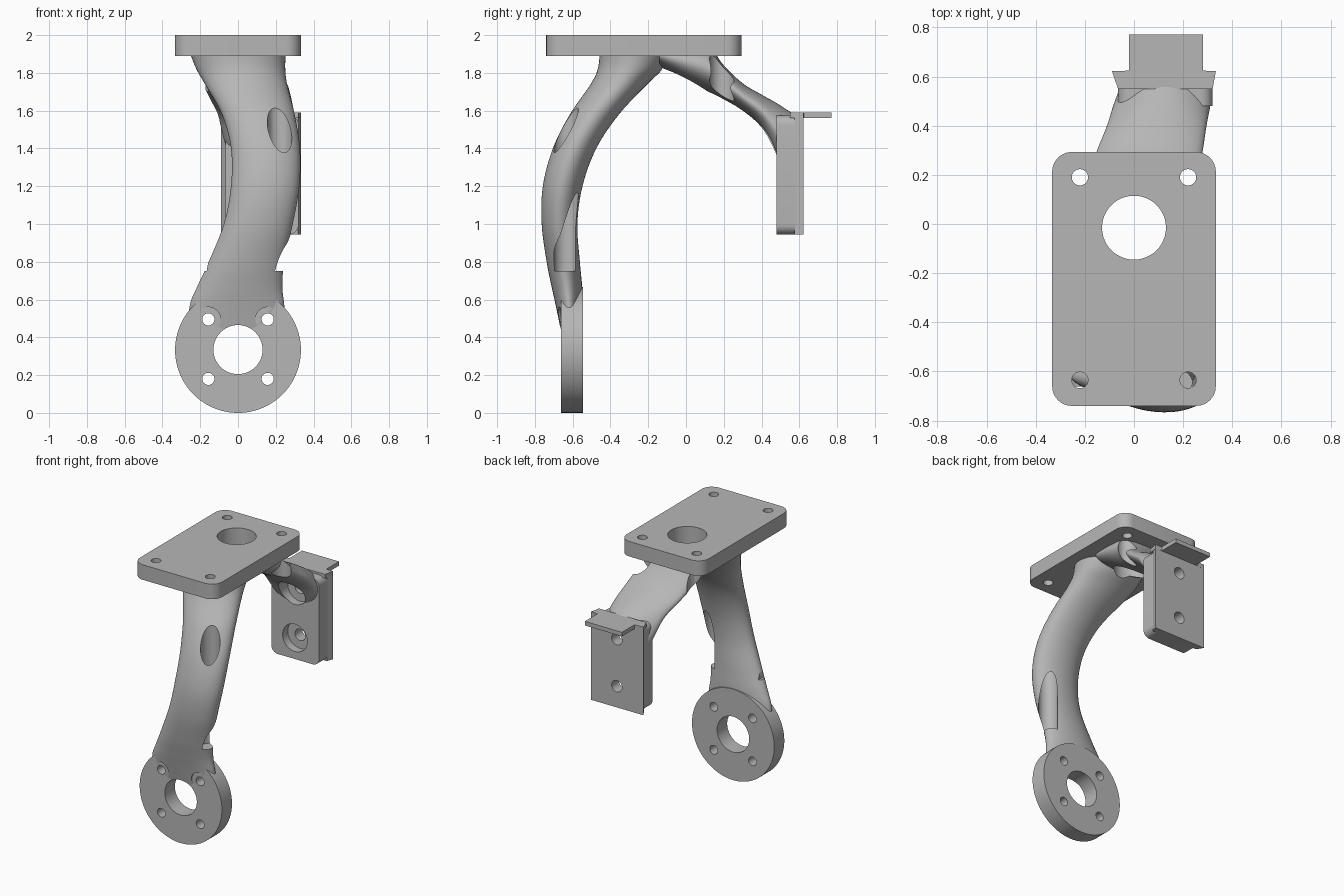
import bpy, bmesh, math

if "Cube" in bpy.data.objects:
    bpy.data.objects.remove(bpy.data.objects["Cube"], do_unlink=True)

GREY = (0.47, 0.47, 0.47, 1)
metal = bpy.data.materials.new("plain grey metal")
metal.use_nodes = True
metal.diffuse_color = GREY
metal.node_tree.nodes["Principled BSDF"].inputs["Base Color"].default_value = GREY


def place(axis, a, b, t):
    """Profile point (a, b) at distance t along the axis."""
    return (a, b, t) if axis == "z" else (a, t, b)


def finish(name, bm):
    bmesh.ops.recalc_face_normals(bm, faces=bm.faces)
    mesh = bpy.data.meshes.new(name)
    bm.to_mesh(mesh)
    bm.free()
    mesh.materials.append(metal)
    obj = bpy.data.objects.new(name, mesh)
    bpy.context.collection.objects.link(obj)
    return obj


def prism(name, axis, points, lo, hi, rounding=0):
    bm = bmesh.new()
    rings = [[bm.verts.new(place(axis, a, b, t)) for a, b in points] for t in (lo, hi)]
    n = len(points)
    bm.faces.new(rings[0])
    bm.faces.new(rings[1])
    for i in range(n):
        j = (i + 1) % n
        bm.faces.new((rings[0][i], rings[0][j], rings[1][j], rings[1][i]))
    bmesh.ops.recalc_face_normals(bm, faces=bm.faces)
    if rounding:
        edges = [bm.edges.get((p, q)) for p, q in zip(*rings)]
        bmesh.ops.bevel(bm, geom=edges, offset=rounding, segments=8,
                        profile=0.5, affect="EDGES")
    return finish(name, bm)


def rect(a0, a1, b0, b1):
    return [(a0, b0), (a1, b0), (a1, b1), (a0, b1)]


def disc(name, axis, a, b, r, lo, hi, n=64):
    angles = [math.tau * i / n for i in range(n)]
    return prism(name, axis, [(a + r * math.cos(t), b + r * math.sin(t)) for t in angles], lo, hi)


def loft(name, axis, sections, n=64, steps=6):
    """Smooth skin through elliptical sections (t, a0, a1, b0, b1)."""
    path = []
    for i in range(len(sections) - 1):
        p0, p1 = sections[max(i - 1, 0)], sections[i]
        p2, p3 = sections[i + 1], sections[min(i + 2, len(sections) - 1)]
        for s in range(steps):
            u = s / steps
            path.append([0.5 * (2 * b + (c - a) * u + (2 * a - 5 * b + 4 * c - d) * u ** 2
                                + (3 * b - a - 3 * c + d) * u ** 3)
                         for a, b, c, d in zip(p0, p1, p2, p3)])
    path.append(sections[-1])
    bm = bmesh.new()
    rings = []
    for t, a0, a1, b0, b1 in path:
        ring = []
        for k in range(n):
            w = math.tau * k / n
            a = (a0 + a1) / 2 + (a1 - a0) / 2 * math.cos(w)
            b = (b0 + b1) / 2 + (b1 - b0) / 2 * math.sin(w)
            ring.append(bm.verts.new(place(axis, a, b, t)))
        rings.append(ring)
    for r, s in zip(rings, rings[1:]):
        for k in range(n):
            j = (k + 1) % n
            bm.faces.new((r[k], r[j], s[j], s[k]))
    bm.faces.new(rings[0])
    bm.faces.new(rings[-1])
    return finish(name, bm)


def drill(obj, holes):
    """Cut round holes (axis, a, b, radius, lo, hi), then shade the part."""
    bpy.ops.object.select_all(action="DESELECT")
    bpy.context.view_layer.objects.active = obj
    obj.select_set(True)
    for hole in holes:
        cutter = disc("hole_cutter", *hole, n=48)
        cutter.hide_render = True
        mod = obj.modifiers.new("hole", "BOOLEAN")
        mod.operation = "DIFFERENCE"
        mod.solver = "EXACT"
        mod.object = cutter
        bpy.ops.object.modifier_apply(modifier=mod.name)
        bpy.data.objects.remove(cutter, do_unlink=True)
    bpy.ops.object.shade_smooth_by_angle(angle=math.radians(32))


# Hole layouts
top_bolts = [(x, y) for x in (-0.22, 0.22) for y in (-0.635, 0.19)]
flange_bolts = [(x, z) for x in (-0.157, 0.157) for z in (0.18, 0.495)]
bore = ("z", 0, -0.015, 0.13, 1.0, 2.1)
clearance = [("z", x, y, 0.065, 0.75, 2.1) for x, y in top_bolts]
flange_bore = ("y", 0, 0.335, 0.13, -0.9, -0.4)
flange_holes = [("y", x, z, 0.032, -0.9, -0.4) for x, z in flange_bolts]
spot_faces = [("y", x, z, 0.065, -0.9, -0.664) for x, z in flange_bolts]
pad_holes = [("y", 0.125, z, 0.042, 0.3, 0.8) for z in (1.1, 1.445)]
pad_recesses = [("y", 0.125, z, 0.1, 0.36, 0.54) for z in (1.1, 1.445)]

# Top mounting plate
top_plate = prism("top_plate", "z", rect(-0.333, 0.333, -0.74, 0.293), 1.89, 2.0, 0.08)
drill(top_plate, [bore] + [("z", x, y, 0.033, 1.8, 2.1) for x, y in top_bolts])

# Round lower flange
flange = disc("round_flange", "y", 0, 0.333, 0.333, -0.662, -0.545, n=96)
drill(flange, [flange_bore] + flange_holes)

# Curved main strut, sections from bottom to top
strut = loft("main_strut", "z", [
    (0.40, -0.27, 0.26, -0.655, -0.555),
    (0.57, -0.255, 0.245, -0.69, -0.55),
    (0.67, -0.215, 0.235, -0.712, -0.55),
    (0.80, -0.155, 0.245, -0.738, -0.562),
    (1.00, -0.075, 0.29, -0.764, -0.575),
    (1.20, -0.037, 0.325, -0.758, -0.548),
    (1.40, -0.037, 0.328, -0.705, -0.475),
    (1.58, -0.085, 0.30, -0.615, -0.355),
    (1.74, -0.175, 0.26, -0.505, -0.205),
    (1.83, -0.225, 0.25, -0.465, -0.115),
    (1.95, -0.27, 0.255, -0.455, -0.05)])
drill(strut, [bore, flange_bore] + clearance + spot_faces + flange_holes)

# Rear arm, sections from front to back
arm = loft("rear_arm", "y", [
    (-0.14, -0.22, 0.22, 1.83, 1.96),
    (0.00, -0.23, 0.24, 1.755, 1.96),
    (0.12, -0.21, 0.25, 1.70, 1.94),
    (0.20, -0.185, 0.26, 1.66, 1.84),
    (0.30, -0.15, 0.28, 1.60, 1.745),
    (0.40, -0.11, 0.295, 1.51, 1.685),
    (0.48, -0.085, 0.31, 1.36, 1.64),
    (0.55, -0.06, 0.315, 1.24, 1.595),
    (0.60, -0.05, 0.31, 1.20, 1.565)])
drill(arm, [bore] + clearance + pad_holes + pad_recesses)

# Rear mounting pad with a flared back edge
pad = prism("rear_pad", "y", rect(-0.065, 0.32, 0.945, 1.575), 0.48, 0.60, 0.05)
drill(pad, pad_holes + pad_recesses)
lip = prism("rear_pad_lip", "z",
            [(-0.062, 0.575), (0.318, 0.575), (0.333, 0.622), (-0.09, 0.622)], 0.945, 1.575)
drill(lip, pad_holes)

# Thin locating tab above the pad
tab = prism("locating_tab", "z", [
    (-0.065, 0.55), (0.32, 0.55), (0.333, 0.622), (0.28, 0.624),
    (0.28, 0.77), (-0.02, 0.77), (-0.02, 0.624), (-0.09, 0.622)], 1.56, 1.59)
drill(tab, [])
